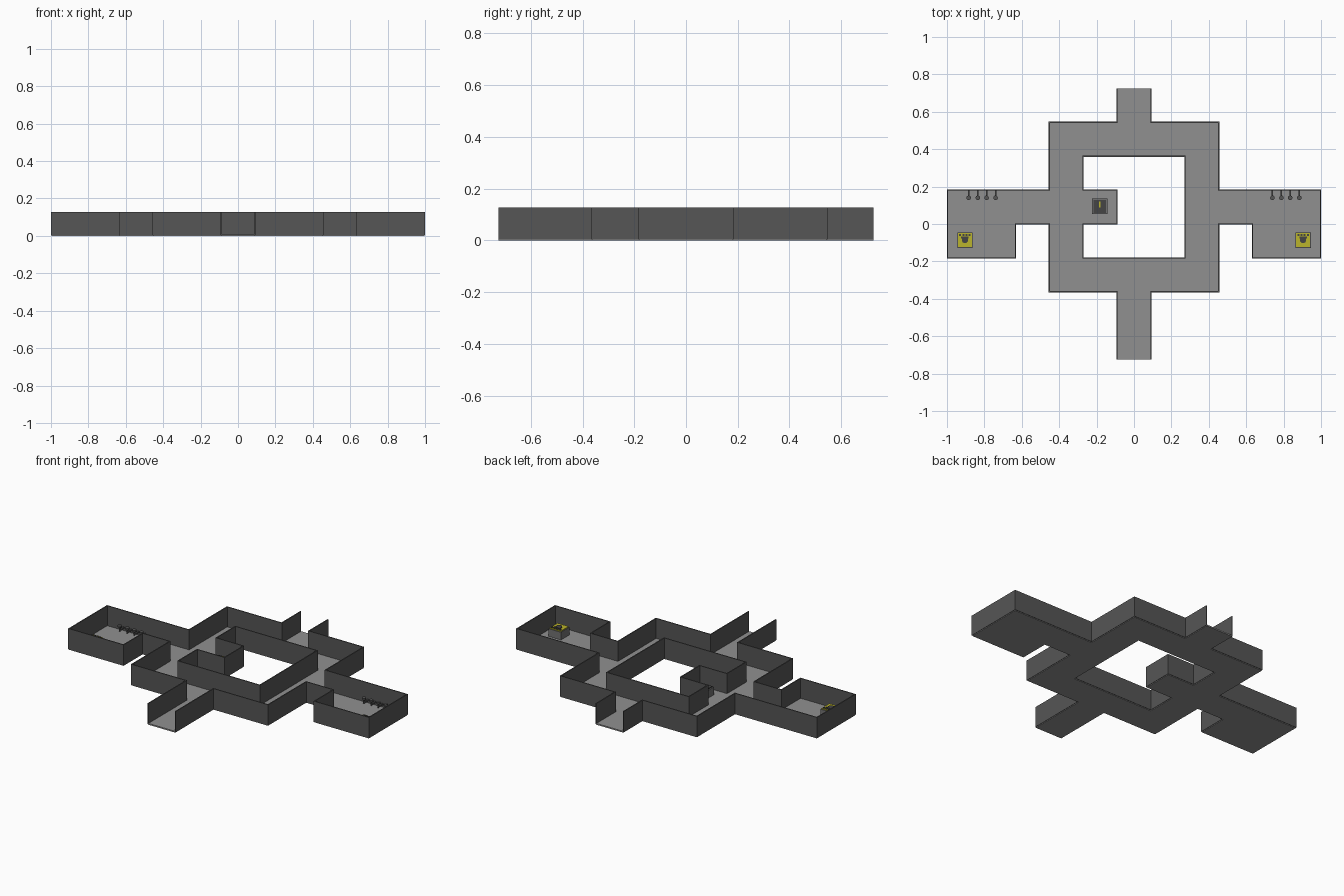
import bpy, bmesh, math
from mathutils import Matrix

cube = bpy.data.objects.get("Cube")
if cube:
    bpy.data.objects.remove(cube, do_unlink=True)

M = 0.997 / 5.5          # floor tile size
FLOOR = 0.008            # floor thickness
TOP = 0.128              # wall top


def material(name, rgb):
    m = bpy.data.materials.new(name)
    m.use_nodes = True
    m.diffuse_color = (*rgb, 1)
    m.node_tree.nodes["Principled BSDF"].inputs["Base Color"].default_value = (*rgb, 1)
    return m


floor_grey = material("floor grey", (0.28, 0.28, 0.28))
wall_grey = material("wall dark grey", (0.092, 0.092, 0.092))
box_grey = material("box grey", (0.17, 0.17, 0.17))
panel_dark = material("panel charcoal", (0.06, 0.06, 0.06))
yellow = material("yellow", (0.50, 0.46, 0.025))


def finish(name, bm, mat):
    bmesh.ops.recalc_face_normals(bm, faces=bm.faces)
    me = bpy.data.meshes.new(name)
    bm.to_mesh(me)
    bm.free()
    me.materials.append(mat)
    ob = bpy.data.objects.new(name, me)
    bpy.context.collection.objects.link(ob)
    return ob


def box(name, x, y, z0, sx, sy, sz, mat):
    """Box centred on x, y and standing on z0."""
    bm = bmesh.new()
    bmesh.ops.create_cube(bm, size=1, matrix=Matrix.Translation((x, y, z0 + sz / 2))
                          @ Matrix.Diagonal((sx, sy, sz, 1)))
    return finish(name, bm, mat)


def disc(name, x, y, z0, r, h, mat, sides=16):
    bm = bmesh.new()
    bmesh.ops.create_cone(bm, cap_ends=True, segments=sides, radius1=r, radius2=r,
                          depth=h, matrix=Matrix.Translation((x, y, z0 + h / 2)))
    return finish(name, bm, mat)


def wall(name, path, closed=False):
    """Thin upright wall along a path given in tile units."""
    bm = bmesh.new()
    low = [bm.verts.new((x * M, y * M, 0.004)) for x, y in path]
    high = [bm.verts.new((x * M, y * M, TOP)) for x, y in path]
    n = len(path)
    for a in range(n if closed else n - 1):
        b = (a + 1) % n
        bm.faces.new((low[a], low[b], high[b], high[a]))
    ob = finish(name, bm, wall_grey)
    s = ob.modifiers.new("thickness", 'SOLIDIFY')
    s.thickness = 0.006
    s.offset = 0
    s.use_even_offset = True
    return ob


# Floor: tiles chosen by rule, welded and thickened
def has_tile(i, j):
    a = abs(i)
    ring = a <= 2 and -2 <= j <= 2 and (a == 2 or j in (-2, 2))
    exits = a == 0 and j in (-4, -3, 3)
    wings = (a >= 3 and j == 0) or (a >= 4 and j == -1)
    return ring or exits or wings or (i, j) == (-1, 0)


bm = bmesh.new()
for i in range(-5, 6):
    for j in range(-4, 4):
        if has_tile(i, j):
            bm.faces.new([bm.verts.new(((i + u) * M, (j + v) * M, 0))
                          for u, v in ((-.5, 0), (.5, 0), (.5, 1), (-.5, 1))])
bmesh.ops.remove_doubles(bm, verts=bm.verts, dist=1e-4)
bmesh.ops.dissolve_limit(bm, angle_limit=0.01, verts=bm.verts, edges=bm.edges)
base = bm.faces[:]
new = bmesh.ops.extrude_face_region(bm, geom=base, use_keep_orig=True)
bmesh.ops.translate(bm, vec=(0, 0, FLOOR),
                    verts=[g for g in new["geom"] if isinstance(g, bmesh.types.BMVert)])
finish("floor", bm, floor_grey)

# Outer walls: one side mirrored to the other, open at both exits
side_path = [(.5, -4), (.5, -2), (2.5, -2), (2.5, 0), (3.5, 0), (3.5, -1), (5.5, -1),
             (5.5, 1), (2.5, 1), (2.5, 3), (.5, 3), (.5, 4)]
for side, s in (("left", 1), ("right", -1)):
    wall(f"outer_wall_{side}", [(s * x, y) for x, y in side_path])

# Courtyard wall with the alcove
wall("courtyard_wall", [(1.5, -1), (1.5, 2), (-1.5, 2), (-1.5, 1), (-.5, 1),
                        (-.5, 0), (-1.5, 0), (-1.5, -1)], closed=True)

for side, s in (("left", 1), ("right", -1)):
    # Wall-mounted stools: seat, post and arm
    for k, x in enumerate((0.740, 0.788, 0.835, 0.884), 1):
        n = f"{side}_{k}"
        disc(f"stool_seat_{n}", s * x, 0.140, 0.046, 0.012, 0.009, wall_grey)
        disc(f"stool_post_{n}", s * x, 0.140, 0.020, 0.005, 0.027, wall_grey, 8)
        box(f"stool_arm_{n}", s * x, 0.160, 0.022, 0.009, 0.045, 0.009, wall_grey)

    # Console: grey box, yellow top, dark dial and a row of keys
    cx, cy = s * 0.904, -0.086
    box(f"console_body_{side}", cx, cy, FLOOR, 0.082, 0.082, 0.046, box_grey)
    box(f"console_top_{side}", cx, cy, 0.054, 0.074, 0.074, 0.005, yellow)
    disc(f"console_dial_{side}", cx, cy, 0.059, 0.017, 0.005, panel_dark)
    box(f"console_bar_{side}", cx, cy + 0.014, 0.059, 0.040, 0.009, 0.004, panel_dark)
    for k in range(4):
        box(f"console_key_{side}_{k + 1}", cx + (k - 1.5) * 0.017, cy + 0.028, 0.059,
            0.011, 0.011, 0.004, panel_dark)

# Alcove pedestal with a dark panel and a yellow lever
px, py = -0.183, 0.094
box("pedestal_body", px, py, FLOOR, 0.082, 0.082, 0.046, box_grey)
box("pedestal_panel", px, py, 0.054, 0.066, 0.070, 0.005, panel_dark)
box("pedestal_lever", px, py + 0.010, 0.059, 0.006, 0.032, 0.006, yellow)
